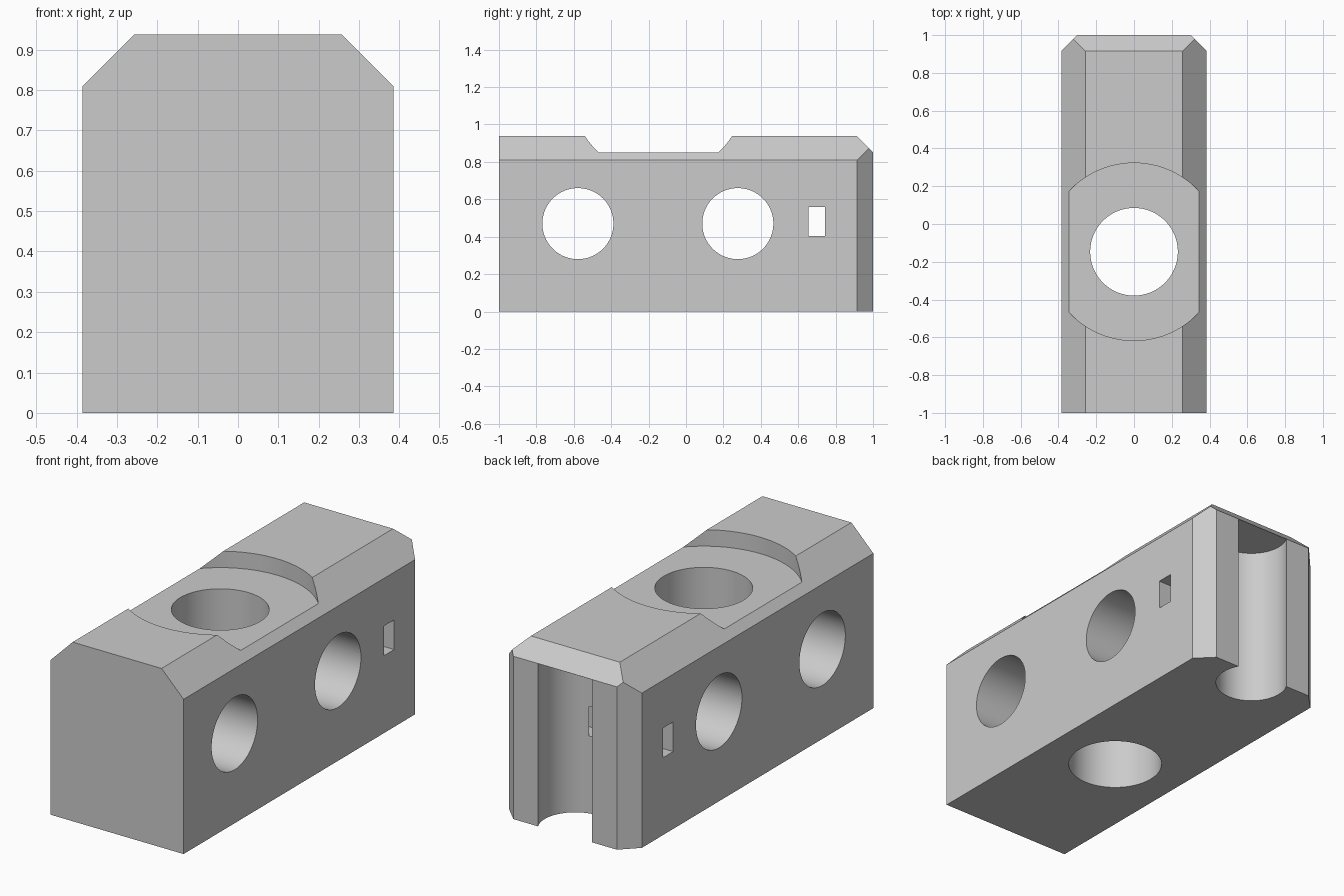
import bpy, bmesh, math
from mathutils import Vector

cube = bpy.data.objects.get("Cube")
if cube:
    bpy.data.objects.remove(cube, do_unlink=True)

# Single plain grey
grey = bpy.data.materials.new("plain_grey")
grey.use_nodes = True
colour = (0.6, 0.6, 0.6, 1)
grey.diffuse_color = colour
grey.node_tree.nodes["Principled BSDF"].inputs["Base Color"].default_value = colour

HALF_W, HEIGHT, CHAMFER = 0.385, 0.9375, 0.085


def make_object(name, bm):
    mesh = bpy.data.meshes.new(name)
    bmesh.ops.recalc_face_normals(bm, faces=bm.faces)
    bm.to_mesh(mesh)
    bm.free()
    mesh.materials.append(grey)
    obj = bpy.data.objects.new(name, mesh)
    bpy.context.scene.collection.objects.link(obj)
    return obj


def box(name, low, high):
    bm = bmesh.new()
    bmesh.ops.create_cube(bm, size=1)
    low, high = Vector(low), Vector(high)
    for v in bm.verts:
        v.co = (low + high) / 2 + v.co * (high - low)
    return make_object(name, bm)


def cylinder(name, centre, radius, depth, sideways=False):
    bm = bmesh.new()
    bmesh.ops.create_cone(bm, cap_ends=True, segments=96, radius1=radius,
                          radius2=radius, depth=depth)
    obj = make_object(name, bm)
    obj.location = centre
    if sideways:
        obj.rotation_euler.y = math.pi / 2
    return obj


# Block with its long top edges and back edges sliced off at 45 degrees
block = box("block", (-HALF_W, -1, 0), (HALF_W, 1, HEIGHT))
bm = bmesh.new()
bm.from_mesh(block.data)
slices = [((0, 1, HEIGHT - CHAMFER), (0, 1, 1))]
for side in (-1, 1):
    slices.append(((side * HALF_W, 0, 0.81), (side, 0, 1)))
    slices.append(((side * HALF_W, 1 - CHAMFER, 0), (side, 1, 0)))
for point, normal in slices:
    cut = bmesh.ops.bisect_plane(bm, geom=bm.verts[:] + bm.edges[:] + bm.faces[:],
                                 plane_co=point, plane_no=normal, clear_outer=True)
    rim = [e for e in cut["geom_cut"] if isinstance(e, bmesh.types.BMEdge)]
    bmesh.ops.contextual_create(bm, geom=rim)
bmesh.ops.recalc_face_normals(bm, faces=bm.faces)
bm.to_mesh(block.data)
bm.free()

# Round top recess, bores, rectangular slot and blind back groove
cutters = [
    cylinder("top_recess_cutter", (0, -0.147, 1.0515), 0.47, 0.4),
    cylinder("top_bore_cutter", (0, -0.147, 0.5), 0.232, 2),
    cylinder("front_cross_bore_cutter", (0, -0.578, 0.47), 0.19, 2, True),
    cylinder("back_cross_bore_cutter", (0, 0.277, 0.47), 0.19, 2, True),
    box("slot_cutter", (-1, 0.656, 0.405), (1, 0.742, 0.56)),
    cylinder("back_groove_cutter", (0, 1 - CHAMFER, 0.3515), 0.178, 1),
]
for cutter in cutters:
    cutter.hide_render = True
    mod = block.modifiers.new(cutter.name, "BOOLEAN")
    mod.operation = "DIFFERENCE"
    mod.solver = "EXACT"
    mod.object = cutter

# Apply the cuts and drop the cutters
bpy.context.view_layer.objects.active = block
block.select_set(True)
for mod in list(block.modifiers):
    bpy.ops.object.modifier_apply(modifier=mod.name)
for cutter in cutters:
    bpy.data.objects.remove(cutter, do_unlink=True)
bpy.ops.object.shade_smooth_by_angle(angle=math.radians(25))
